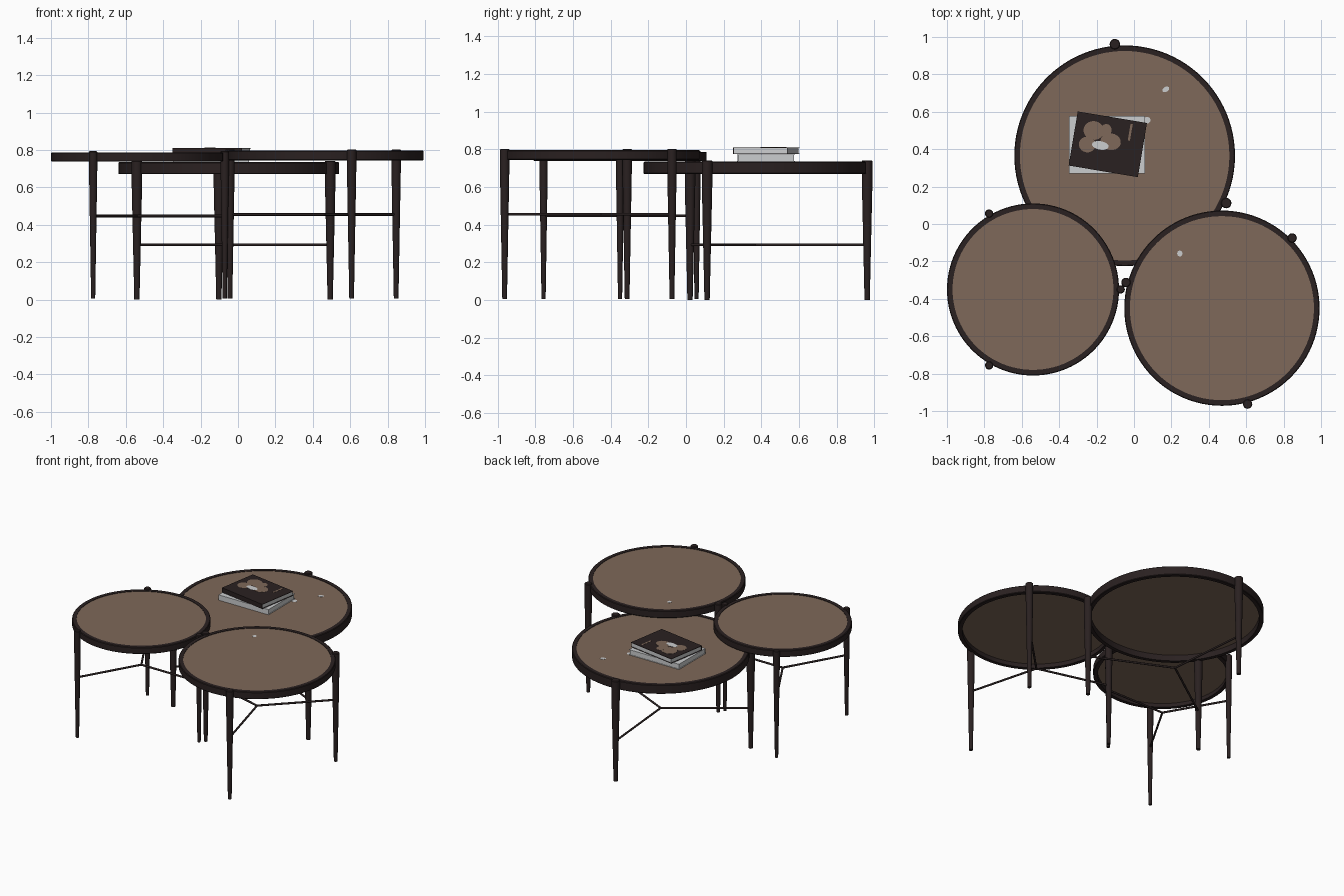
import bpy, bmesh
from math import cos, sin, pi, radians, atan2
from mathutils import Vector, Matrix

cube = bpy.data.objects.get("Cube")
if cube:
    bpy.data.objects.remove(cube, do_unlink=True)


def material(name, rgb):
    m = bpy.data.materials.new(name)
    m.use_nodes = True
    m.diffuse_color = (*rgb, 1)
    bsdf = next(n for n in m.node_tree.nodes if n.type == 'BSDF_PRINCIPLED')
    bsdf.inputs["Base Color"].default_value = (*rgb, 1)
    return m


DARK = material("dark_wood", (0.023, 0.015, 0.015))
BROWN = material("brown_top", (0.21, 0.14, 0.1))
PALE = material("pale_paper", (0.6, 0.61, 0.62))


def finish(name, bm, mats, smooth=True):
    bmesh.ops.recalc_face_normals(bm, faces=bm.faces)
    mesh = bpy.data.meshes.new(name)
    bm.to_mesh(mesh)
    bm.free()
    for m in mats:
        mesh.materials.append(m)
    ob = bpy.data.objects.new(name, mesh)
    bpy.context.collection.objects.link(ob)
    if smooth:
        bpy.ops.object.select_all(action='DESELECT')
        ob.select_set(True)
        bpy.context.view_layer.objects.active = ob
        bpy.ops.object.shade_smooth_by_angle(angle=radians(35))
    return ob


def lathe(name, profile, centre, mat, steps=64, closed=False):
    """Revolve (radius, z) points round a vertical axis; open profiles get caps."""
    bm = bmesh.new()
    rings = [[bm.verts.new((centre[0] + r * cos(2 * pi * i / steps),
                            centre[1] + r * sin(2 * pi * i / steps), z))
              for i in range(steps)] for r, z in profile]
    pairs = list(zip(rings, rings[1:]))
    if closed:
        pairs.append((rings[-1], rings[0]))
    else:
        bm.faces.new(rings[0])
        bm.faces.new(rings[-1])
    for a, b in pairs:
        for i in range(steps):
            j = (i + 1) % steps
            bm.faces.new((a[i], a[j], b[j], b[i]))
    return finish(name, bm, [mat])


def rod(name, a, b, radius):
    a, b = Vector(a), Vector(b)
    d = b - a
    bm = bmesh.new()
    bmesh.ops.create_cone(bm, cap_ends=True, segments=12, radius1=radius,
                          radius2=radius, depth=d.length)
    turn = d.to_track_quat('Z', 'Y').to_matrix().to_4x4()
    bmesh.ops.transform(bm, matrix=Matrix.Translation((a + b) / 2) @ turn, verts=bm.verts)
    return finish(name, bm, [DARK])


def table(name, centre, radius, low, high, leg_r, foot, brace_z, first_angle):
    x, y = centre
    inner, bevel = radius - 0.03, 0.004
    # Rim standing a little proud of the top panel
    lathe(name + "_rim", [(inner, low), (radius - bevel, low), (radius, low + bevel),
                          (radius, high - bevel), (radius - bevel, high), (inner, high)],
          centre, DARK, 96, True)
    lathe(name + "_top", [(inner + 0.002, high - 0.022), (inner + 0.002, high - 0.003)],
          centre, BROWN, 96)
    # Three tapered legs and a Y-shaped brace
    for k in range(3):
        ang = radians(first_angle + 120 * k)
        px, py = x + (radius + 0.009) * cos(ang), y + (radius + 0.009) * sin(ang)
        lathe(f"{name}_leg_{k + 1}",
              [(leg_r * 0.5, foot), (leg_r, low - 0.05), (leg_r, high + 0.003),
               (leg_r - 0.004, high + 0.007)], (px, py), DARK, 20)
        rod(f"{name}_brace_{k + 1}", (x, y, brace_z), (px, py, brace_z), 0.007)


BIG = 0.735
table("large_table", (-0.05, 0.365), 0.59, 0.67, BIG, 0.028, 0.0, 0.293, 95)
table("small_table", (-0.54, -0.35), 0.46, 0.738, 0.787, 0.022, 0.007, 0.447, 0)
table("medium_table", (0.47, -0.45), 0.522, 0.744, 0.796, 0.025, 0.005, 0.455, 45)


def block(name, centre, size, angle, mat):
    bm = bmesh.new()
    bmesh.ops.create_cube(bm, size=1)
    m = (Matrix.Translation(centre) @ Matrix.Rotation(radians(angle), 4, 'Z')
         @ Matrix.Diagonal((*size, 1)))
    bmesh.ops.transform(bm, matrix=m, verts=bm.verts)
    return finish(name, bm, [mat], False)


def book(name, x, y, z, w, d, h, angle, cover):
    """Page block between two covers, with a spine along the front."""
    t = 0.003
    block(name + "_pages", (x, y, z + h / 2), (w - 0.008, d - 0.006, h - 2 * t), angle, PALE)
    block(name + "_lower_cover", (x, y, z + t / 2), (w, d, t), angle, cover)
    block(name + "_upper_cover", (x, y, z + h - t / 2), (w, d, t), angle, cover)
    a = radians(angle)
    block(name + "_spine", (x + sin(a) * d / 2, y - cos(a) * d / 2, z + h / 2),
          (w, t, h), angle, cover)


# Stacked books
book("lower_book", -0.145, 0.425, BIG, 0.405, 0.305, 0.039, 0, PALE)
book("upper_book", -0.14, 0.427, BIG + 0.041, 0.375, 0.292, 0.034, -9.5, DARK)


def patch(name, x, y, z, rx, ry, angle, mat):
    ob = lathe(name, [(1, 0), (1, 0.001)], (0, 0), mat, 20)
    ob.location = (x, y, z)
    ob.rotation_euler.z = radians(angle)
    ob.scale = (rx, ry, 1)


# Cover illustration: overlapping soft shapes
COVER = BIG + 0.0752
for i, (x, y, rx, ry) in enumerate([(-0.215, 0.5, 0.055, 0.05), (-0.25, 0.425, 0.045, 0.042),
                                    (-0.125, 0.44, 0.055, 0.045), (-0.15, 0.5, 0.03, 0.035)]):
    patch(f"cover_shape_{i + 1}", x, y, COVER + 0.0002 * i, rx, ry, -9.5, BROWN)
patch("cover_highlight", -0.18, 0.42, COVER + 0.002, 0.045, 0.023, -10, PALE)
block("cover_stripe", (-0.02, 0.49, COVER + 0.0005), (0.012, 0.09, 0.001), -9.5, BROWN)

# Pale flecks on the table tops
patch("large_table_fleck", 0.17, 0.72, BIG - 0.003, 0.02, 0.013, 30, PALE)
patch("paper_scrap", 0.07, 0.555, BIG - 0.003, 0.018, 0.018, 0, PALE)
patch("medium_table_fleck", 0.245, -0.158, 0.793, 0.014, 0.016, 0, PALE)
